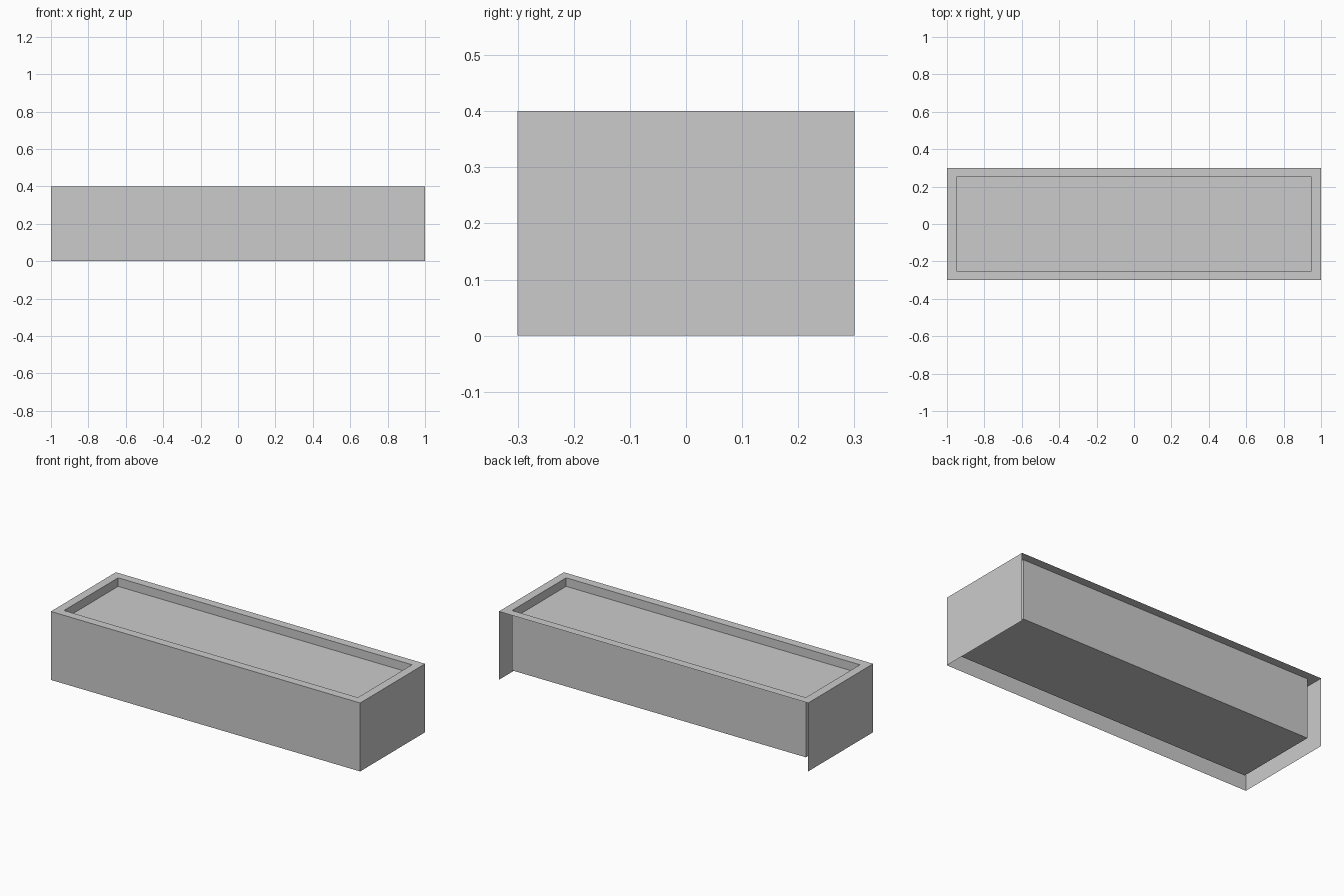
import bpy, bmesh
from mathutils import Matrix, Vector

if "Cube" in bpy.data.objects:
    bpy.data.objects.remove(bpy.data.objects["Cube"])


def box(name, size, z0, edit):
    """Box centred on x and y with its base at z0, changed by edit(bm)."""
    bm = bmesh.new()
    bmesh.ops.create_cube(bm, size=1, matrix=Matrix.Translation((0, 0, z0 + size[2] / 2))
                          @ Matrix.Diagonal((*size, 1)))
    bm.normal_update()
    edit(bm)
    mesh = bpy.data.meshes.new(name)
    bm.to_mesh(mesh)
    bm.free()
    obj = bpy.data.objects.new(name, mesh)
    bpy.context.collection.objects.link(obj)
    return obj


def facing(bm, direction):
    return [f for f in bm.faces if f.normal.dot(Vector(direction)) > 0.9]


def open_shell(bm):
    # thin outer skin: no bottom, no back
    top = facing(bm, (0, 0, 1))
    bmesh.ops.delete(bm, geom=facing(bm, (0, 0, -1)) + facing(bm, (0, 1, 0)),
                     context='FACES')
    # flat rim around a sunken floor
    bmesh.ops.inset_region(bm, faces=top, thickness=T, use_boundary=True)
    bmesh.ops.inset_individual(bm, faces=top, thickness=0.0, depth=-T)


def open_core(bm):
    # the sunken floor of the shell closes the top
    bmesh.ops.delete(bm, geom=facing(bm, (0, 0, 1)), context='FACES')


T = 0.05  # gap between outer skin and inner box
L, W, H = 2.0, 0.6, 0.4


# Outer skin with rim and recess
def shell_edit(bm):
    bmesh.ops.delete(bm, geom=facing(bm, (0, 0, -1)) + facing(bm, (0, 1, 0)),
                     context='FACES')
    top = facing(bm, (0, 0, 1))
    bmesh.ops.delete(bm, geom=top, context='FACES_ONLY')
    # rings: outer edge, inner edge, sunken edge
    rings = []
    for inset, z in ((0, H), (T, H), (T, H - T)):
        x, y = L / 2 - inset, W / 2 - inset
        rings.append([bm.verts.new(p) for p in
                      ((-x, -y, z), (x, -y, z), (x, y, z), (-x, y, z))])
    for a, b in zip(rings, rings[1:]):
        for i in range(4):
            j = (i + 1) % 4
            bm.faces.new((a[i], a[j], b[j], b[i]))
    bm.faces.new(rings[-1])
    bmesh.ops.remove_doubles(bm, verts=bm.verts[:], dist=1e-4)


box("outer_shell", (L, W, H), 0, shell_edit)

# Inner box hanging below the recess
box("inner_box", (L - 2 * T, W - 2 * T, H - 2 * T), T, open_core)
